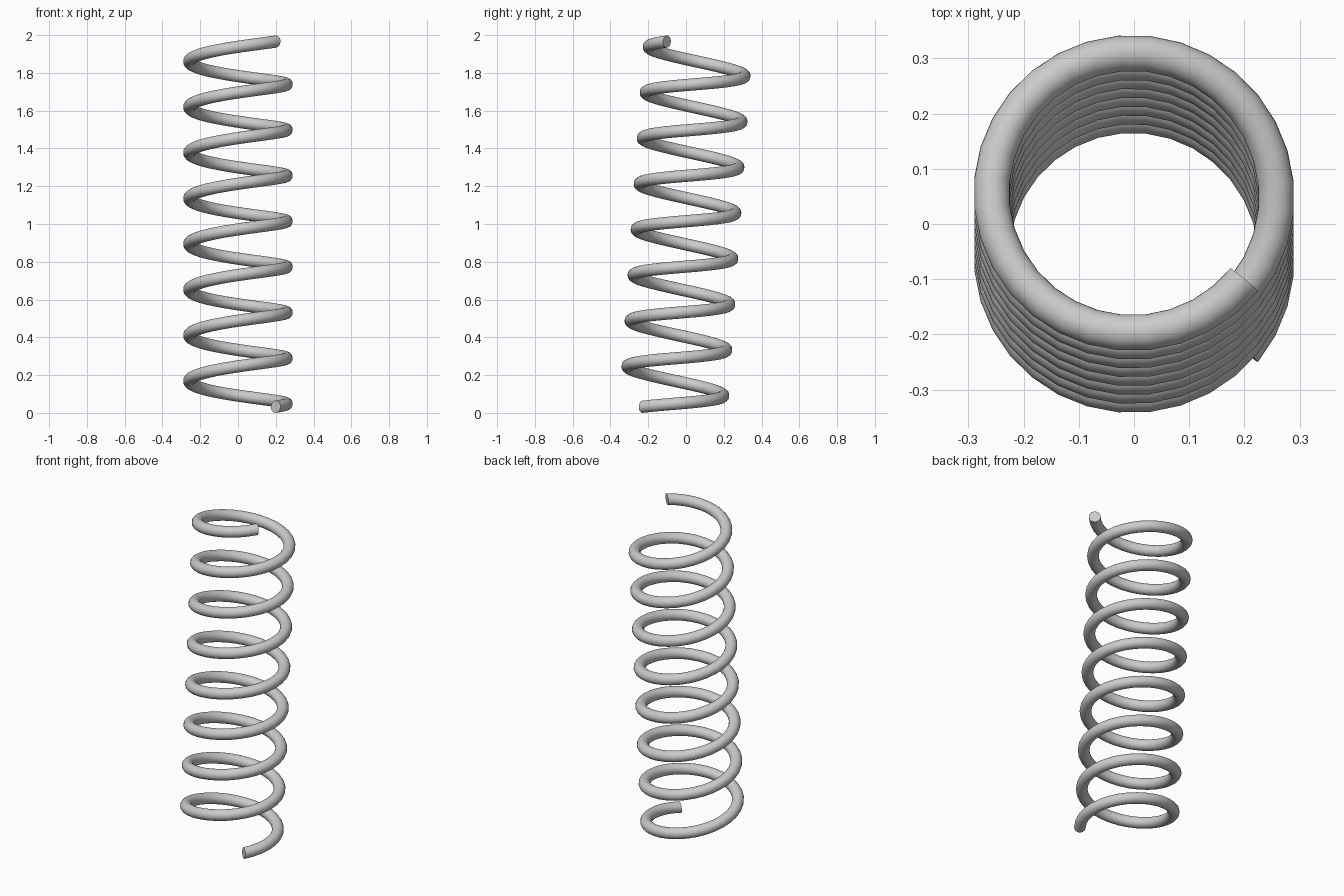
import bpy, bmesh
from math import sin, cos, pi, radians
from mathutils import Matrix, Vector

if "Cube" in bpy.data.objects:
    bpy.data.objects.remove(bpy.data.objects["Cube"])

TURNS, STEPS, SIDES = 8, 32, 24
COIL_R, WIRE_R, PITCH = 0.258, 0.0325, 0.2422
START, TILT = radians(-39.375), radians(-3.8)

# Coil: round wire section swept up a helix, capped at both ends
bm = bmesh.new()
rings = []
for i in range(TURNS * STEPS + 1):
    a = START + 2 * pi * i / STEPS
    z = PITCH * i / STEPS
    ring = []
    for j in range(SIDES):
        t = 2 * pi * j / SIDES
        r = COIL_R + WIRE_R * cos(t)
        ring.append(bm.verts.new((r * cos(a), r * sin(a), z + WIRE_R * sin(t))))
    rings.append(ring)
for r0, r1 in zip(rings, rings[1:]):
    for j in range(SIDES):
        k = (j + 1) % SIDES
        bm.faces.new((r0[j], r0[k], r1[k], r1[j]))
bm.faces.new(rings[0])
bm.faces.new(rings[-1])
bmesh.ops.recalc_face_normals(bm, faces=bm.faces[:])

# Lean the coil slightly backwards, centre it and stand it on the ground
bmesh.ops.transform(bm, matrix=Matrix.Rotation(TILT, 4, 'X'), verts=bm.verts[:])
lo = [min(v.co[n] for v in bm.verts) for n in range(3)]
hi = [max(v.co[n] for v in bm.verts) for n in range(3)]
bmesh.ops.translate(bm, verts=bm.verts[:],
                    vec=Vector((-(lo[0] + hi[0]) / 2, -(lo[1] + hi[1]) / 2, -lo[2])))

mesh = bpy.data.meshes.new("coil_spring")
bm.to_mesh(mesh)
bm.free()
spring = bpy.data.objects.new("coil_spring", mesh)
bpy.context.collection.objects.link(spring)
bpy.context.view_layer.objects.active = spring
spring.select_set(True)
bpy.ops.object.shade_smooth_by_angle(angle=radians(40))
